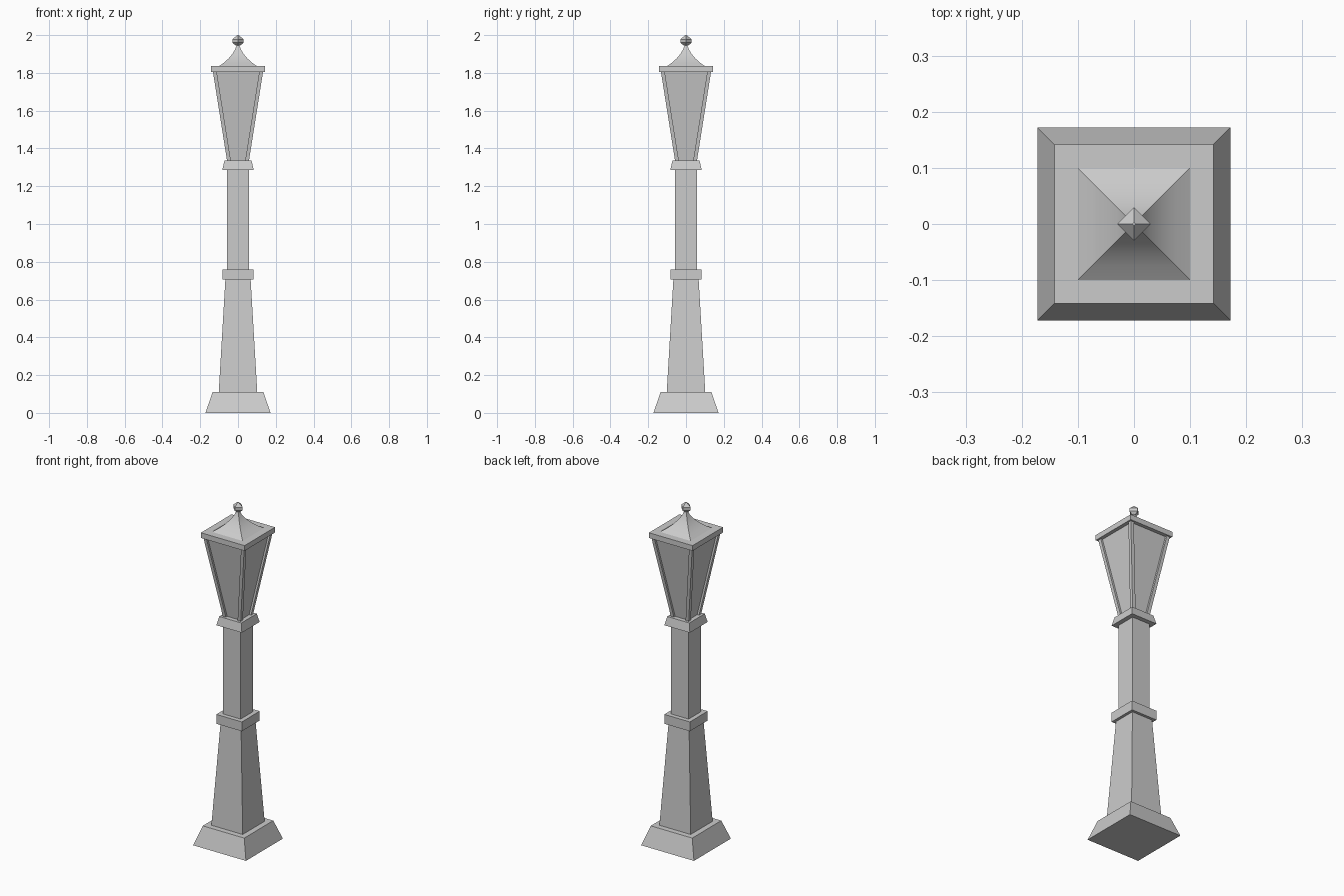
import bpy, bmesh, math
from mathutils import Vector

if "Cube" in bpy.data.objects:
    bpy.data.objects.remove(bpy.data.objects["Cube"], do_unlink=True)

grey = bpy.data.materials.new("stone grey")
grey.use_nodes = True
grey.diffuse_color = (0.6, 0.6, 0.6, 1)
grey.node_tree.nodes["Principled BSDF"].inputs["Base Color"].default_value = grey.diffuse_color

DIAGONALS = [(-1, -1), (1, -1), (1, 1), (-1, 1)]
AXES = [(1, 0), (0, 1), (-1, 0), (0, -1)]


def loft(name, rings):
    """Skin a closed stack of point rings and cap both ends."""
    bm = bmesh.new()
    rows = [[bm.verts.new(p) for p in ring] for ring in rings]
    for low, high in zip(rows, rows[1:]):
        for i in range(len(low)):
            j = (i + 1) % len(low)
            bm.faces.new((low[i], low[j], high[j], high[i]))
    bm.faces.new(rows[0][::-1])
    bm.faces.new(rows[-1])
    bmesh.ops.recalc_face_normals(bm, faces=bm.faces)
    mesh = bpy.data.meshes.new(name)
    bm.to_mesh(mesh)
    bm.free()
    mesh.materials.append(grey)
    obj = bpy.data.objects.new(name, mesh)
    bpy.context.collection.objects.link(obj)
    return obj


def tower(name, profile, corners=DIAGONALS):
    """Four-sided solid from (half width, height) pairs."""
    return loft(name, [[Vector((x * r, y * r, z)) for x, y in corners] for r, z in profile])


def smooth(obj):
    bpy.ops.object.select_all(action="DESELECT")
    obj.select_set(True)
    bpy.context.view_layer.objects.active = obj
    bpy.ops.object.shade_smooth_by_angle(angle=math.radians(30))


# Column, from the ground up
tower("base", [(0.172, 0), (0.135, 0.11)])
tower("lower_pillar", [(0.102, 0.11), (0.067, 0.705)])
tower("middle_collar", [(0.083, 0.705), (0.083, 0.76)])
tower("upper_shaft", [(0.057, 0.76), (0.057, 1.285)])
tower("lantern_collar", [(0.083, 1.285), (0.072, 1.335)])

# Lantern panes, set back behind four corner posts
BOTTOM, TOP = (0.058, 1.335), (0.133, 1.808)
tower("lantern_panes", [(r - 0.012, z) for r, z in (BOTTOM, TOP)])
for n, (sx, sy) in enumerate(DIAGONALS):
    rings = []
    for r, z in (BOTTOM, TOP):
        c = r - 0.01
        rings.append([(sx * c + 0.01 * x, sy * c + 0.01 * y, z) for x, y in DIAGONALS])
    loft(f"lantern_post_{n + 1}", rings)

# Roof: flat slab, flared cap and finial
tower("roof_slab", [(0.142, 1.805), (0.142, 1.836)])
smooth(tower("roof_cap", [(0.1, 1.836), (0.074, 1.854), (0.05, 1.876),
                          (0.03, 1.9), (0.015, 1.925), (0.006, 1.95)]))
tower("finial", [(0.012, 1.945), (0.03, 1.96), (0.03, 1.978), (0.003, 2.0)], AXES)
